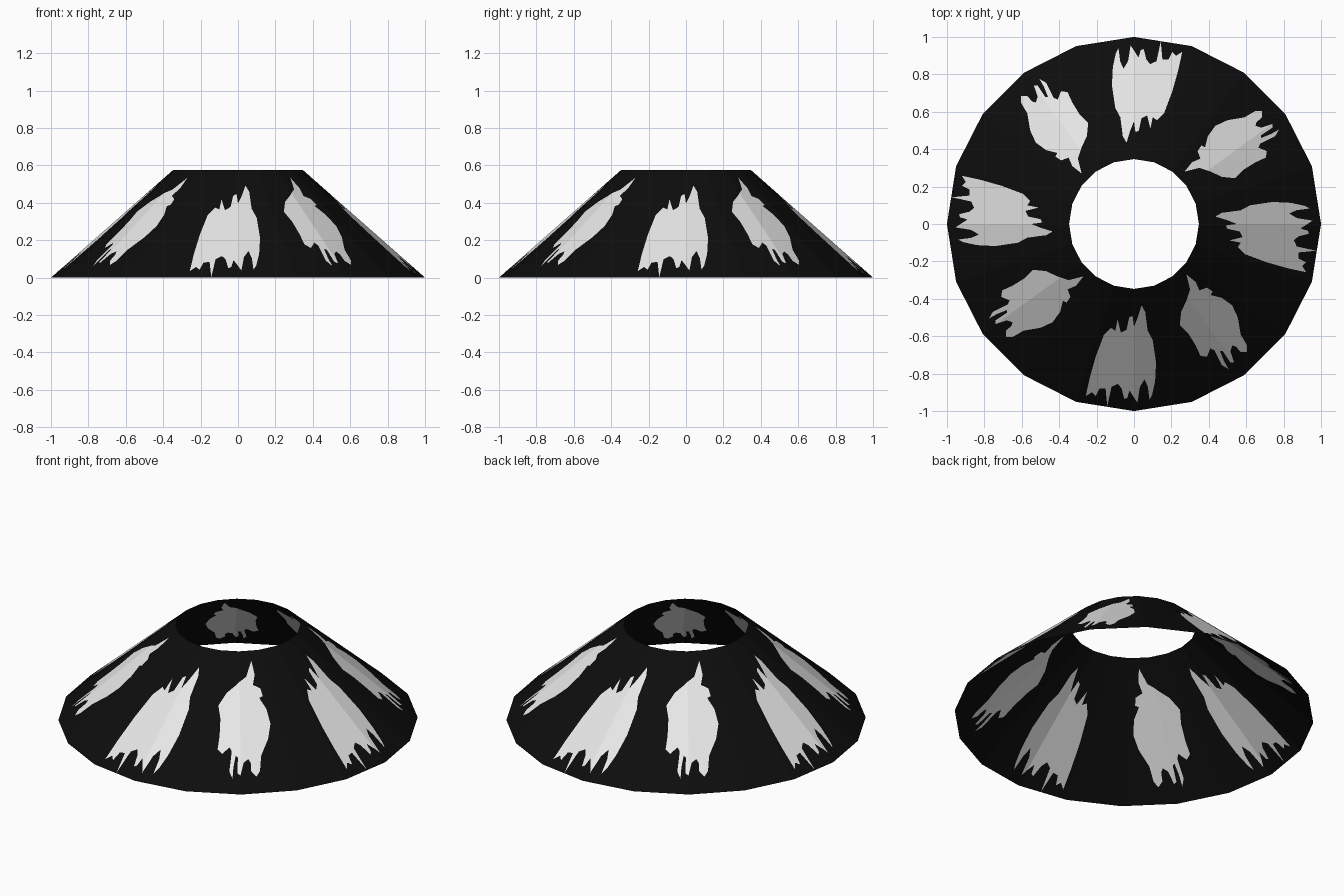
import bpy, bmesh, math
from mathutils import Vector, Matrix
from mathutils.geometry import delaunay_2d_cdt

if "Cube" in bpy.data.objects:
    bpy.data.objects.remove(bpy.data.objects["Cube"])

SIDES, R_OUT, R_IN, HEIGHT = 20, 1.0, 0.347, 0.575

# Ragged patch outlines seen from above, in hundredths of a unit
PATCH_A = [(4, -43.5), (6, -47), (7.3, -57), (10, -62), (11.8, -74), (11.3, -84),
           (9.8, -91), (8.3, -94), (7.4, -87), (5.6, -83), (3.2, -87), (1.8, -95.5),
           (-.5, -92), (-2.4, -89), (-3.6, -93), (-5.2, -93.5), (-6.6, -88),
           (-8.6, -85.5), (-12, -87), (-14.3, -97.5), (-15.2, -88), (-18.5, -88),
           (-20.5, -92), (-22.5, -90), (-25.8, -92), (-23.6, -82), (-20.5, -71),
           (-16.2, -59.5), (-12.3, -55.5), (-10, -57), (-8.8, -51), (-7, -58),
           (-4, -56.5), (-2.6, -50), (-.8, -49), (0, -55), (2, -50)]
PATCH_B = [(28, -27), (33, -31), (35, -35.5), (39, -34), (42, -36), (41, -38),
           (47, -39.5), (52.5, -43.5), (55.5, -50), (57, -59), (60.5, -65), (60.5, -68.5),
           (57, -68.5), (54.5, -65.5), (52.5, -65), (51.5, -68), (53.5, -74), (51.5, -74),
           (47.5, -68), (46, -68), (48, -73), (50.5, -77.5), (47, -75.5), (43, -67.5),
           (40.8, -66.5), (39, -71), (35.5, -70.5), (33, -65), (29, -58.5), (24.5, -54),
           (25.2, -47), (28, -41), (30, -35)]


def ring(radius):
    return [Vector((radius * math.cos(math.tau * i / SIDES),
                    radius * math.sin(math.tau * i / SIDES))) for i in range(SIDES)]


def height_at(p):
    # Height on the sloping facet above a plan point
    step = math.tau / SIDES
    d = max(p.x * math.cos((i + .5) * step) + p.y * math.sin((i + .5) * step)
            for i in range(SIDES)) / math.cos(step / 2)
    return max(0, min(HEIGHT, HEIGHT * (R_OUT - d) / (R_OUT - R_IN)))


def inside(p, poly):
    hit = False
    for a, b in zip(poly, poly[1:] + poly[:1]):
        if (a.y > p.y) != (b.y > p.y) and p.x < a.x + (b.x - a.x) * (p.y - a.y) / (b.y - a.y):
            hit = not hit
    return hit


def material(name, value):
    m = bpy.data.materials.new(name)
    m.diffuse_color = (value, value, value, 1)
    m.use_nodes = True
    m.node_tree.nodes["Principled BSDF"].inputs["Base Color"].default_value = m.diffuse_color
    return m


# Both patch shapes repeat every quarter turn
patches = [[Matrix.Rotation(q * math.pi / 2, 2) @ (Vector(p) / 100) for p in shape]
           for q in range(4) for shape in (PATCH_A, PATCH_B)]

# Plan drawing: two rims, facet creases and patch outlines
points, edges = [], []
for loop in [ring(R_OUT), ring(R_IN)] + patches:
    s, n = len(points), len(loop)
    points += loop
    edges += [(s + i, s + (i + 1) % n) for i in range(n)]
edges += [(i, SIDES + i) for i in range(SIDES)]
verts, _, faces, *_ = delaunay_2d_cdt(points, edges, [], 0, 1e-5)

# Raise the plan onto the cone, leaving the middle open
bm = bmesh.new()
bv = [bm.verts.new((v.x, v.y, height_at(v))) for v in verts]
hole = ring(R_IN)
for f in faces:
    centre = sum((verts[i] for i in f), Vector((0, 0))) / len(f)
    if inside(centre, hole):
        continue
    face = bm.faces.new([bv[i] for i in f])
    face.material_index = int(any(inside(centre, p) for p in patches))
    face.normal_update()
    if face.normal.z < 0:
        face.normal_flip()

mesh = bpy.data.meshes.new("cone_shade")
bm.to_mesh(mesh)
bm.free()
mesh.materials.append(material("black", 0.004))
mesh.materials.append(material("white", 0.8))
shade = bpy.data.objects.new("cone_shade", mesh)
bpy.context.collection.objects.link(shade)
